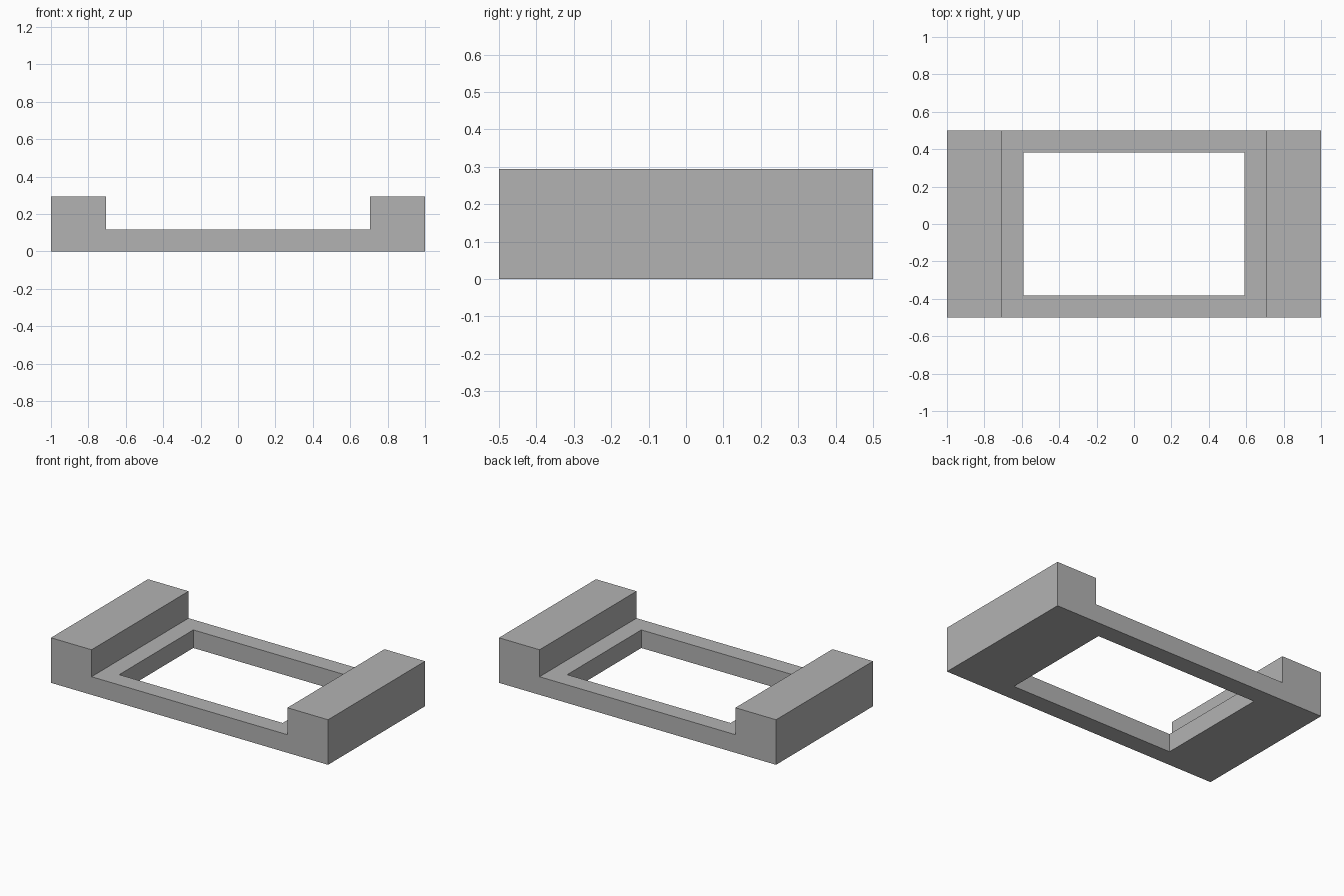
import bpy
import bmesh

cube = bpy.data.objects.get("Cube")
if cube:
    bpy.data.objects.remove(cube, do_unlink=True)

# Plain grey material
grey = bpy.data.materials.new("plain_grey")
grey.use_nodes = True
colour = (0.45, 0.45, 0.45, 1)
grey.diffuse_color = colour
grey.node_tree.nodes["Principled BSDF"].inputs["Base Color"].default_value = colour

# Layout: outer edge, inner edge of the end blocks, edge of the opening
XS = [-1, -0.707, -0.59, 0.59, 0.707, 1]
YS = [-0.5, -0.382, 0.382, 0.5]
RAIL_HEIGHT, BLOCK_HEIGHT = 0.118, 0.294

bm = bmesh.new()


def raise_faces(faces, height):
    """Extrude faces upward and return the new top faces."""
    new = bmesh.ops.extrude_face_region(bm, geom=faces)["geom"]
    for v in new:
        if isinstance(v, bmesh.types.BMVert):
            v.co.z += height
    return [f for f in new if isinstance(f, bmesh.types.BMFace)]


# Base plan with a rectangular opening in the middle
grid = [[bm.verts.new((x, y, 0)) for y in YS] for x in XS]
plan = []
for i in range(len(XS) - 1):
    for j in range(len(YS) - 1):
        if (i, j) != (2, 1):
            plan.append(bm.faces.new((grid[i][j], grid[i + 1][j],
                                      grid[i + 1][j + 1], grid[i][j + 1])))

# Low frame, keeping the underside closed
top = raise_faces(plan, RAIL_HEIGHT)

# Raised block at each end
ends = [f for f in top if abs(f.calc_center_median().x) > XS[4]]
raise_faces(ends, BLOCK_HEIGHT - RAIL_HEIGHT)

bmesh.ops.recalc_face_normals(bm, faces=bm.faces)

mesh = bpy.data.meshes.new("frame_with_end_blocks")
bm.to_mesh(mesh)
bm.free()
mesh.materials.append(grey)
bpy.context.collection.objects.link(bpy.data.objects.new("frame_with_end_blocks", mesh))
